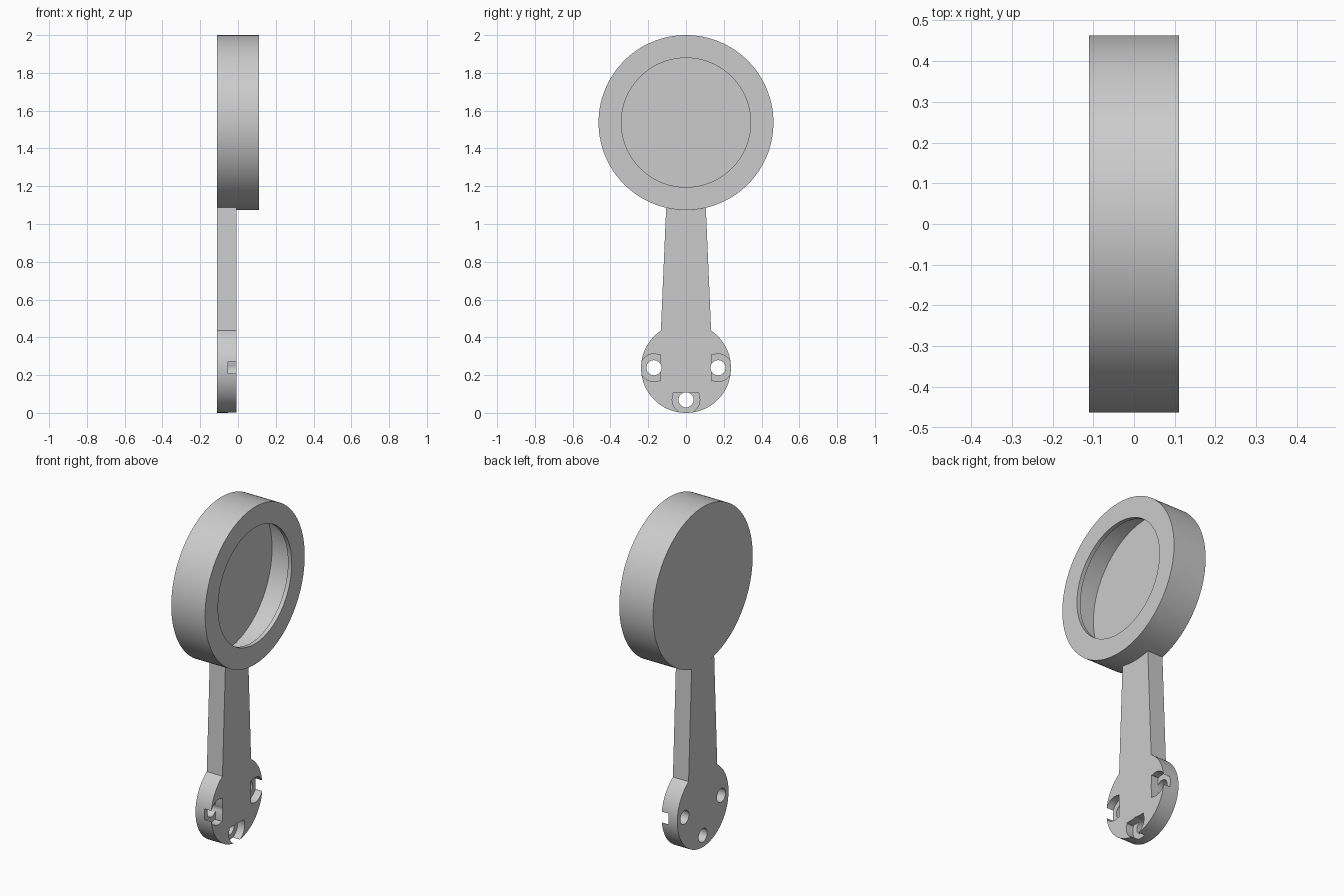
import bpy, bmesh
from math import sin, cos, pi, asin, radians
from mathutils import Matrix

if "Cube" in bpy.data.objects:
    bpy.data.objects.remove(bpy.data.objects["Cube"], do_unlink=True)

BACK, FRONT, ARM_FRONT = -0.11, 0.11, -0.008
HEAD_R, HEAD_Z = 0.463, 1.537
FOOT_R = 0.238

grey = bpy.data.materials.new("plain_grey")
grey.use_nodes = True
grey.diffuse_color = (0.6, 0.6, 0.6, 1)
grey.node_tree.nodes["Principled BSDF"].inputs["Base Color"].default_value = (0.6, 0.6, 0.6, 1)


def finish(name, bm):
    bmesh.ops.recalc_face_normals(bm, faces=bm.faces)
    mesh = bpy.data.meshes.new(name)
    bm.to_mesh(mesh)
    bm.free()
    mesh.materials.append(grey)
    obj = bpy.data.objects.new(name, mesh)
    bpy.context.collection.objects.link(obj)
    return obj


def smooth(obj):
    bpy.ops.object.select_all(action="DESELECT")
    obj.select_set(True)
    bpy.context.view_layer.objects.active = obj
    bpy.ops.object.shade_smooth_by_angle(angle=radians(30))


def arc(cy, cz, r, start, end, n):
    """Points in the y-z plane, angles measured from +y."""
    return [(cy + r * cos(start + (end - start) * i / n),
             cz + r * sin(start + (end - start) * i / n)) for i in range(n + 1)]


def slab(name, outline, x0, x1):
    """Extrude a y-z outline along x."""
    bm = bmesh.new()
    face = bm.faces.new([bm.verts.new((x0, y, z)) for y, z in outline])
    new = bmesh.ops.extrude_face_region(bm, geom=[face])["geom"]
    bmesh.ops.translate(bm, vec=(x1 - x0, 0, 0),
                        verts=[v for v in new if isinstance(v, bmesh.types.BMVert)])
    return finish(name, bm)


# Round head: turned profile (x, radius) of a thin hollow shell with a lipped opening
profile = [(BACK, 0), (BACK, HEAD_R), (FRONT, HEAD_R), (FRONT, 0.342),
           (0.086, 0.342), (0.086, 0.439), (-0.086, 0.439), (-0.086, 0)]
bm = bmesh.new()
verts = [bm.verts.new((x, 0, r)) for x, r in profile]
edges = [bm.edges.new(pair) for pair in zip(verts, verts[1:])]
bmesh.ops.spin(bm, geom=verts + edges, cent=(0, 0, 0), axis=(1, 0, 0),
               angle=2 * pi, steps=128)
bmesh.ops.remove_doubles(bm, verts=bm.verts, dist=0.0005)
bmesh.ops.translate(bm, vec=(0, 0, HEAD_Z), verts=bm.verts)
smooth(finish("round_head", bm))

# Tapered handle and round foot in one outline, the top following the head
half_top, half_low = 0.105, 0.133
a_top, a_low = asin(half_top / HEAD_R), asin(half_low / FOOT_R)
outline = arc(0, HEAD_Z, HEAD_R, -pi / 2 - a_top, -pi / 2 + a_top, 16)
outline += arc(0, FOOT_R, FOOT_R, pi / 2 - a_low, -1.5 * pi + a_low, 96)
handle = slab("handle_and_foot", outline, BACK, ARM_FRONT)

# Three screw holes, each in a D-shaped pocket that breaks the rim
cutters = []
for turn in (-pi / 2, 0, pi / 2):
    hole = arc(0, -0.17, 0.04, 0, 2 * pi, 40)[:-1]
    flat = asin(0.035 / 0.073)
    pocket = arc(0, -0.17, 0.073, pi - flat, 2 * pi + flat, 48)
    pocket = [(-0.07, -0.134)] + pocket[1:-1] + [(0.07, -0.134)]
    for name, shape, x0 in (("hole_cutter", hole, -0.2), ("pocket_cutter", pocket, -0.053)):
        cutter = slab(name, shape, x0, 0.05)
        cutter.data.transform(Matrix.Translation((0, 0, FOOT_R + 0.001))
                              @ Matrix.Rotation(turn, 4, "X"))
        cutter.hide_render = True
        cutters.append(cutter)

bpy.context.view_layer.objects.active = handle
for cutter in cutters:
    mod = handle.modifiers.new("cut", "BOOLEAN")
    mod.operation = "DIFFERENCE"
    mod.solver = "EXACT"
    mod.object = cutter
    bpy.ops.object.modifier_apply(modifier=mod.name)
for cutter in cutters:
    bpy.data.objects.remove(cutter, do_unlink=True)
smooth(handle)
